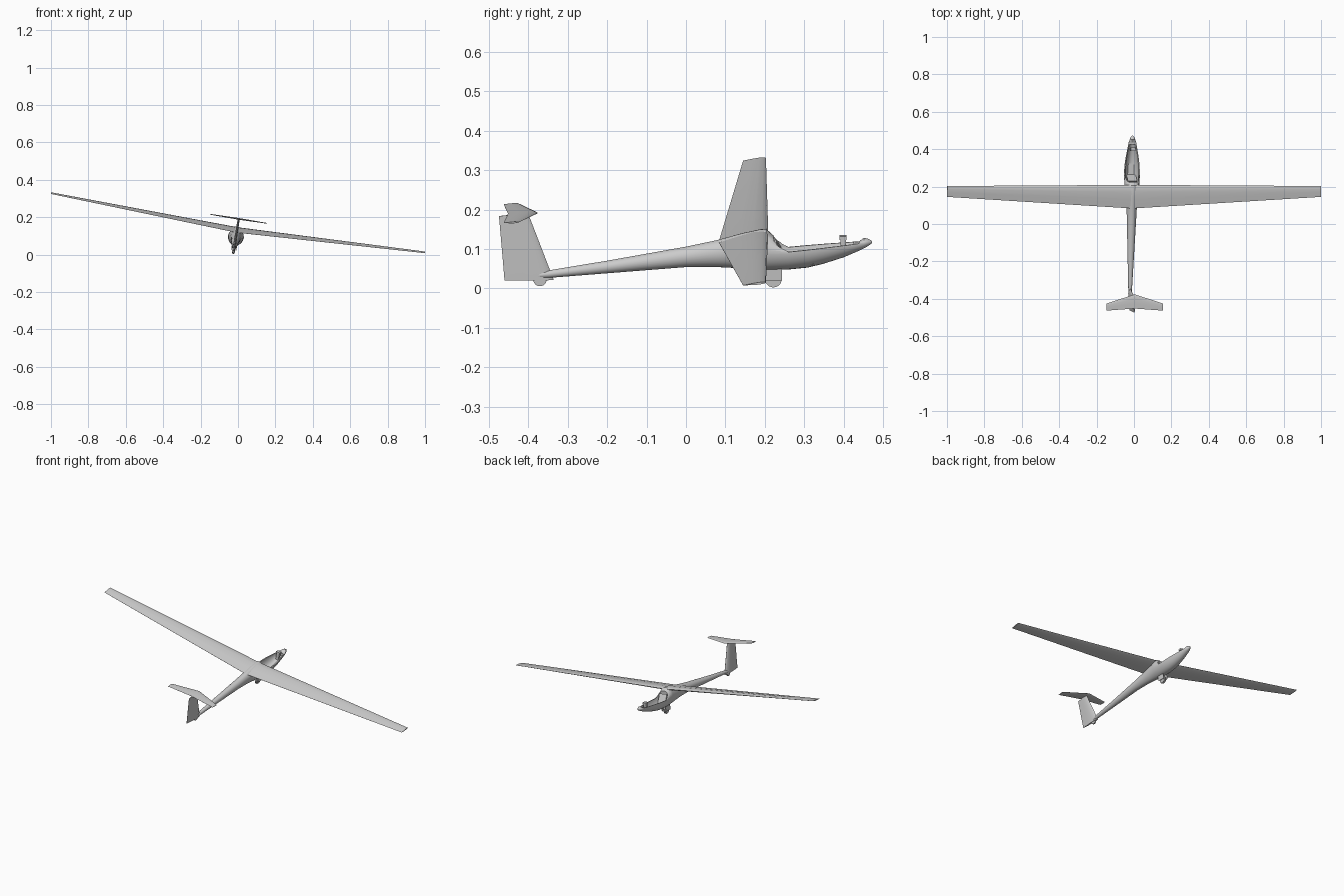
import bpy, bmesh, math
from mathutils import Matrix, Vector

if "Cube" in bpy.data.objects:
    bpy.data.objects.remove(bpy.data.objects["Cube"])

# The glider rests banked: built level, then rolled about its length axis
POSE = Matrix.Translation((-0.026, 0, 0.002)) @ Matrix.Rotation(math.radians(9), 4, 'Y')
parts = []


def finish(name, bm, pose=POSE):
    bmesh.ops.recalc_face_normals(bm, faces=bm.faces)
    me = bpy.data.meshes.new(name)
    bm.to_mesh(me)
    bm.free()
    ob = bpy.data.objects.new(name, me)
    bpy.context.collection.objects.link(ob)
    ob.matrix_world = pose
    parts.append(ob)
    return ob


def loft(name, rings):
    bm = bmesh.new()
    rows = [[bm.verts.new(p) for p in ring] for ring in rings]
    n = len(rows[0])
    for a, b in zip(rows, rows[1:]):
        for i in range(n):
            j = (i + 1) % n
            bm.faces.new((a[i], a[j], b[j], b[i]))
    bm.faces.new(rows[0])
    bm.faces.new(rows[-1])
    return finish(name, bm)


def box(name, center, size, tilt=0):
    bm = bmesh.new()
    m = (Matrix.Translation(center) @ Matrix.Rotation(math.radians(tilt), 4, 'X')
         @ Matrix.Diagonal((*size, 1)))
    bmesh.ops.create_cube(bm, size=1, matrix=m)
    return finish(name, bm)


def wheel(name, y, z, r, width):
    bm = bmesh.new()
    m = Matrix.Translation((0, y, z)) @ Matrix.Rotation(math.pi / 2, 4, 'Y')
    bmesh.ops.create_cone(bm, cap_ends=True, segments=24, radius1=r, radius2=r,
                          depth=width, matrix=m)
    caps = [e for e in bm.edges if len({len(f.verts) for f in e.link_faces}) > 1]
    bmesh.ops.bevel(bm, geom=caps, offset=width * 0.25, segments=2, affect='EDGES')
    return finish(name, bm)


def airfoil(lead, trail, thick, across):
    """Ring between leading and trailing points, thickened along 'across'."""
    lead, trail, across = Vector(lead), Vector(trail), Vector(across)
    shape = [(0, 0), (0.03, .4), (0.12, .8), (0.3, 1), (0.6, .7), (1, .04)]
    up = [lead.lerp(trail, t) + across * thick * h / 2 for t, h in shape]
    low = [lead.lerp(trail, t) - across * thick * h / 2 for t, h in shape[:0:-1]]
    return up + low


# Fuselage stations: y, bottom, top, half width
stations = [(-.41, .022, .034, .005), (-.35, .025, .044, .010), (-.2, .037, .069, .016),
            (0, .053, .105, .024), (.08, .053, .122, .027), (.14, .05, .139, .031),
            (.19, .046, .150, .037), (.205, .045, .150, .039), (.26, .047, .149, .043),
            (.31, .052, .150, .041), (.35, .062, .148, .036), (.40, .078, .144, .027),
            (.437, .094, .134, .020), (.452, .101, .128, .015), (.464, .108, .125, .010),
            (.472, .114, .120, .003)]


def sill(y):
    if y < .205 or y > .44:
        return 1
    if y < .26:
        return .149 - (y - .205) / .055 * .051
    return .098 + (y - .26) * .1


def section(y, lo, hi, w, clamp=True, n=28):
    ring = []
    for i in range(n):
        a = 2 * math.pi * (i + .5) / n
        z = (lo + hi) / 2 + (hi - lo) / 2 * math.sin(a)
        ring.append((w * math.cos(a), y, min(z, sill(y)) if clamp else z))
    return ring


fuselage = loft("fuselage", [section(*s) for s in stations])

# Open cockpit carved out of the nose pod
cavity = loft("cockpit_cutter", [section(y, lo + .008, hi + .01, w * .86, False) for y, lo, hi, w in
                                 [(.222, .046, .128, .037)] + stations[8:12] + [(.425, .09, .138, .021)]])
cavity.hide_render = True
mod = fuselage.modifiers.new("cockpit", 'BOOLEAN')
mod.operation = 'DIFFERENCE'
mod.solver = 'EXACT'
mod.object = cavity
bpy.context.view_layer.objects.active = fuselage
fuselage.select_set(True)
bpy.ops.object.modifier_apply(modifier=mod.name)
parts.remove(cavity)
bpy.data.objects.remove(cavity)

# Cockpit fittings
box("seat_back", (0, .245, .088), (.05, .006, .07), 30)
box("seat_pan", (0, .292, .062), (.045, .065, .005), 5)
box("panel_stalk", (0, .399, .104), (.018, .014, .04))
box("instrument_panel", (0, .399, .129), (.024, .018, .009))

# Wing: one tapered loft with dihedral
UP = (0, 0, 1)
tip, root = ((.203, .173), (.145, .166)), ((.209, .141), (.083, .117))
rings = []
for x, ((ly, lz), (ty, tz)), t in ((-1.012, tip, .006), (0, root, .020), (1.012, tip, .006)):
    rings.append(airfoil((x, ly, lz), (x, ty, tz), t, UP))
loft("wing", rings)

# T-tail
loft("fin", [airfoil((0, -.336, .02), (0, -.461, .018), .016, (1, 0, 0)),
             airfoil((0, -.345, .044), (0, -.463, .044), .016, (1, 0, 0)),
             airfoil((0, -.401, .191), (0, -.475, .184), .011, (1, 0, 0))])
loft("tailplane", [airfoil((x, ly, .192), (x, ty, .190), t, UP) for x, ly, ty, t in
                   ((-.152, -.425, -.463, .004), (0, -.376, -.452, .009), (.152, -.425, -.463, .004))])

# Landing gear
wheel("main_wheel", .222, .022, .021, .014)
for side in (-1, 1):
    box("wheel_door", (side * .013, .222, .036), (.003, .044, .030))
wheel("tail_wheel", -.371, .021, .017, .009)

# Shading
bpy.ops.object.select_all(action='DESELECT')
for ob in parts:
    ob.select_set(True)
bpy.context.view_layer.objects.active = fuselage
bpy.ops.object.shade_smooth_by_angle(angle=math.radians(32))
